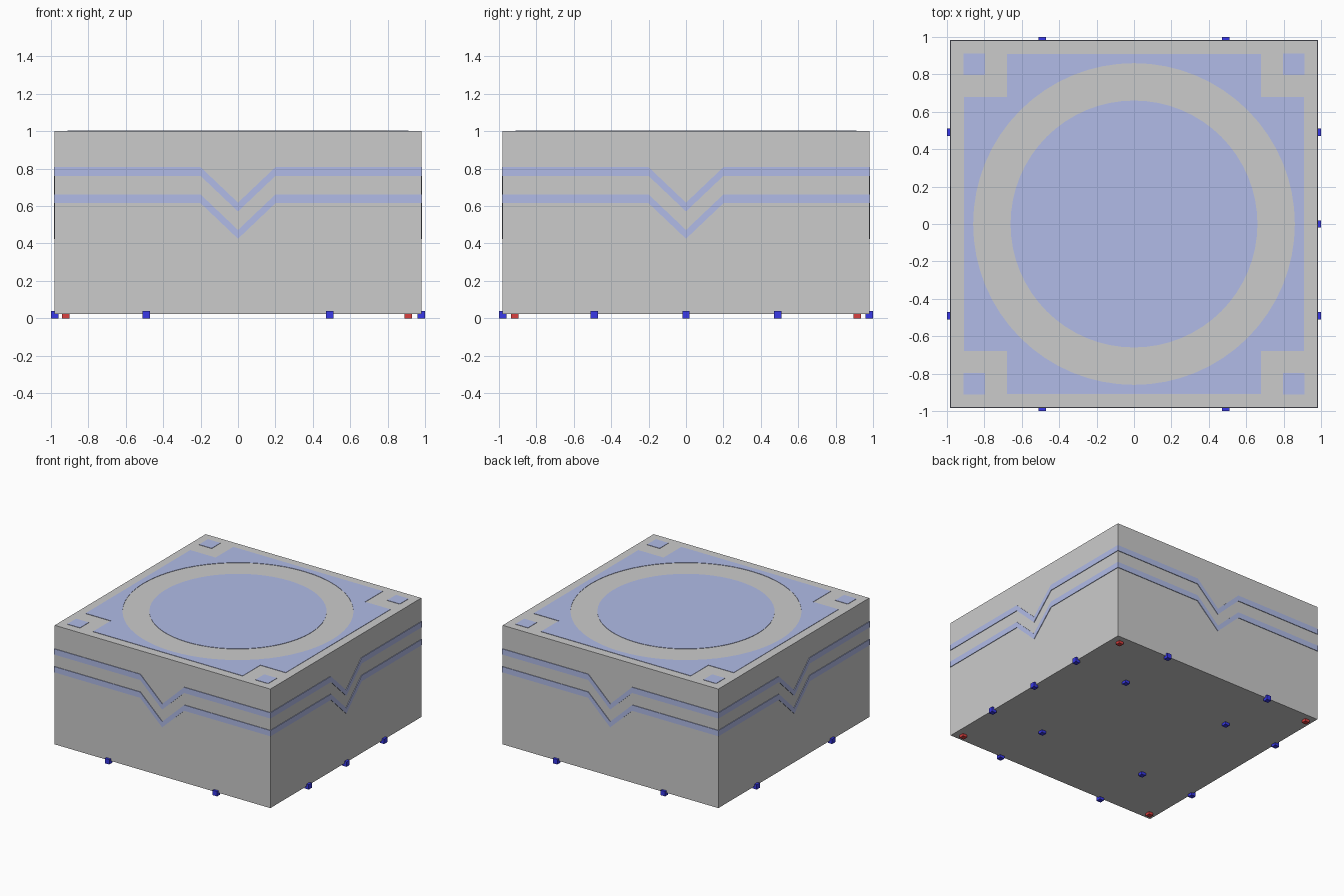
import bpy, bmesh, math

if "Cube" in bpy.data.objects:
    bpy.data.objects.remove(bpy.data.objects["Cube"])


def material(name, color):
    m = bpy.data.materials.new(name)
    m.diffuse_color = (*color, 1)
    m.use_nodes = True
    m.node_tree.nodes["Principled BSDF"].inputs["Base Color"].default_value = m.diffuse_color
    return m


pale_blue = material("pale_blue", (0.44, 0.50, 0.80))
deep_blue = material("deep_blue", (0.04, 0.04, 0.80))
red = material("red", (0.70, 0.05, 0.05))


def box(name, center, size, mat=None):
    bpy.ops.mesh.primitive_cube_add(size=1, location=center)
    ob = bpy.context.object
    ob.name = name
    ob.scale = size
    bpy.ops.object.transform_apply(location=False, rotation=False, scale=True)
    if mat:
        ob.data.materials.append(mat)
    return ob


def inlay(name, outlines, z0, z1, mat):
    """Filled flat plate; a second outline inside the first becomes a hole."""
    cu = bpy.data.curves.new(name, 'CURVE')
    cu.dimensions = '2D'
    cu.fill_mode = 'BOTH'
    cu.extrude = (z1 - z0) / 2
    for pts in outlines:
        sp = cu.splines.new('POLY')
        sp.points.add(len(pts) - 1)
        for p, (x, y) in zip(sp.points, pts):
            p.co = (x, y, 0, 1)
        sp.use_cyclic_u = True
    ob = bpy.data.objects.new(name, cu)
    ob.location.z = (z0 + z1) / 2
    bpy.context.collection.objects.link(ob)
    bpy.ops.object.select_all(action='DESELECT')
    ob.select_set(True)
    bpy.context.view_layer.objects.active = ob
    bpy.ops.object.convert(target='MESH')
    bpy.context.object.data.materials.append(mat)


def circle(r, n=64):
    return [(r * math.cos(2 * math.pi * i / n), r * math.sin(2 * math.pi * i / n)) for i in range(n)]


def stripe(name, z_top, height, dip, outer=0.985, inner=0.965):
    """Band around all four sides with a V dip in the middle of each."""
    bm = bmesh.new()
    rings = []
    for side in range(4):
        c, s = [(1, 0), (0, 1), (-1, 0), (0, -1)][side]
        for u, dz in ((-1, 0), (-0.2, 0), (0, -dip), (0.2, 0)):
            ring = []
            for d, z in ((outer, z_top), (inner, z_top), (inner, z_top - height), (outer, z_top - height)):
                x, y = (-d if u == -1 else u), -d
                ring.append(bm.verts.new((c * x - s * y, s * x + c * y, z + dz)))
            rings.append(ring)
    for a, b in zip(rings, rings[1:] + rings[:1]):
        for i in range(4):
            j = (i + 1) % 4
            bm.faces.new((a[i], a[j], b[j], b[i]))
    bmesh.ops.recalc_face_normals(bm, faces=bm.faces)
    me = bpy.data.meshes.new(name)
    bm.to_mesh(me)
    bm.free()
    me.materials.append(pale_blue)
    bpy.context.collection.objects.link(bpy.data.objects.new(name, me))


# Main block and side stripes
box("body", (0, 0, 0.511), (1.96, 1.96, 0.978))
stripe("upper_stripe", 0.808, 0.047, 0.19)
stripe("lower_stripe", 0.662, 0.047, 0.19)

# Top inlays: notched panel with round hole, disc and corner squares
a, b = 0.91, 0.68
panel = [(a, -b), (a, b), (b, b), (b, a), (-b, a), (-b, b),
         (-a, b), (-a, -b), (-b, -b), (-b, -a), (b, -a), (b, -b)]
inlay("top_panel", [panel, circle(0.86)], 0.985, 1.003, pale_blue)
inlay("top_disc", [circle(0.66)], 0.985, 1.003, pale_blue)
for sx in (-1, 1):
    for sy in (-1, 1):
        box("corner_square", (sx * 0.855, sy * 0.855, 0.994), (0.115, 0.115, 0.018), pale_blue)

# Small blue studs along the lower edges and underneath
edge, mid = 0.98, 0.49
studs = [(x, y) for x in (-mid, mid) for y in (-edge, -mid, mid, edge)]
studs += [(x, y) for x in (-edge, edge) for y in (-mid, mid)] + [(edge, 0)]
for x, y in studs:
    box("stud", (x, y, 0.02), (0.04, 0.04, 0.04), deep_blue)

# Red studs under the corners
for x in (-0.92, 0.91):
    for y in (-0.915, 0.915):
        box("corner_stud", (x, y, 0.02), (0.04, 0.04, 0.04), red)
